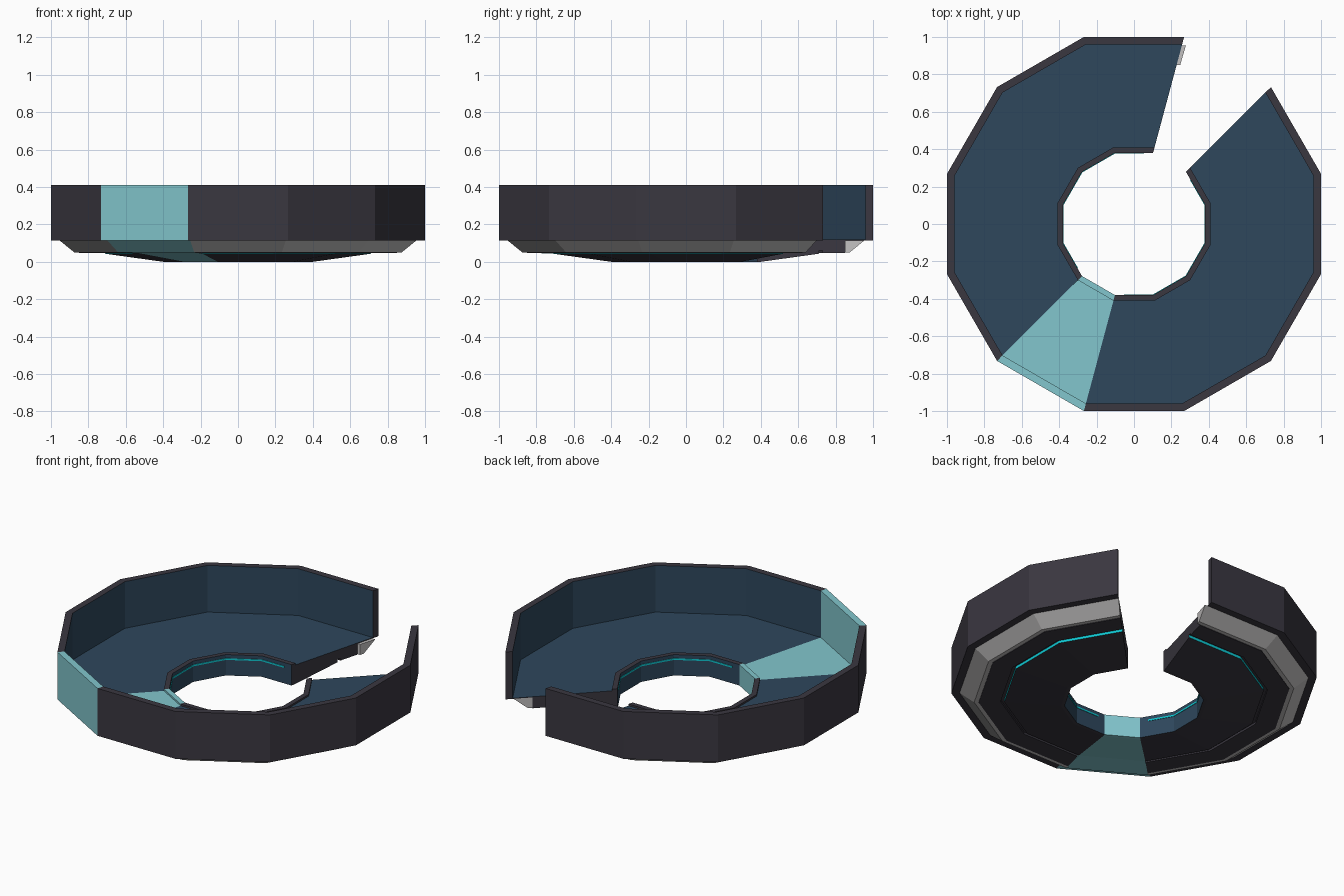
import bpy, bmesh
from math import cos, sin, radians

cube = bpy.data.objects.get("Cube")
if cube:
    bpy.data.objects.remove(cube, do_unlink=True)


def material(name, hex_code):
    rgb = [int(hex_code[i:i + 2], 16) / 255 for i in (0, 2, 4)]
    col = [c / 12.92 if c < 0.04 else ((c + 0.055) / 1.055) ** 2.4 for c in rgb] + [1]
    m = bpy.data.materials.new(name)
    m.use_nodes = True
    m.diffuse_color = col
    m.node_tree.nodes["Principled BSDF"].inputs["Base Color"].default_value = col
    return m


DARK = material("dark_hull", "3a3740")
NAVY = material("navy_lining", "2e475c")
GLASS = material("pale_glass", "82c6cd")
GREY = material("light_grey", "c2c0c0")
GLOW = material("cyan_glow", "0fc8d2")
STEP = 30  # angle of one side of the twelve-sided ring


def sweep(name, profile, mats, start, end, trim_start=0, trim_end=0):
    """Sweep a (radius, height, material slot) profile along straight ring sides."""
    stations = [(start + trim_start, start + STEP / 2)]
    stations += [(a, a + STEP / 2) for a in range(start + STEP, end, STEP)]
    stations.append((end - trim_end, end - STEP / 2))
    bm = bmesh.new()
    rings = []
    for angle, middle in stations:
        k = 1 / cos(radians(angle - middle))
        a = radians(angle)
        rings.append([bm.verts.new((r * k * cos(a), r * k * sin(a), z))
                      for r, z, _ in profile])
    n = len(profile)
    for p, q in zip(rings, rings[1:]):
        for i in range(n):
            j = (i + 1) % n
            bm.faces.new((p[i], p[j], q[j], q[i])).material_index = profile[i][2]
    bm.faces.new(rings[0])
    bm.faces.new(rings[-1])
    bmesh.ops.recalc_face_normals(bm, faces=bm.faces)
    mesh = bpy.data.meshes.new(name)
    bm.to_mesh(mesh)
    bm.free()
    for m in mats:
        mesh.materials.append(m)
    obj = bpy.data.objects.new(name, mesh)
    bpy.context.collection.objects.link(obj)
    return obj


# Hull section: slot 0 dark, 1 navy, 2 glow
hull = [(1, .41, 0), (1, .115, 0), (.85, .115, 0), (.85, .047, 0),
        (.73, .047, 0), (.73, .06, 0), (.71, .06, 2), (.71, .043, 0),
        (.4, 0, 0), (.38, 0, 1), (.38, .13, 0), (.41, .13, 0),
        (.41, .119, 1), (.96, .119, 1), (.96, .41, 0)]
# Glass section: same outline with the outer slope built in
glass = [(1, .41, 0), (1, .115, 0), (.955, .115, 0), (.875, .05, 0),
         (.71, .043, 0), (.4, 0, 0), (.38, 0, 0), (.38, .13, 0),
         (.41, .13, 0), (.41, .119, 0), (.96, .119, 0), (.96, .41, 0)]
# Grey bumper under the outer rim and thin light strip in the hole
bumper = [(.955, .115, 0), (.875, .05, 0), (.85, .05, 0), (.85, .115, 0)]
strip = [(.381, .098, 0), (.381, .108, 0), (.377, .108, 0), (.377, .098, 0)]

# Two hull arcs, with an open side at the back and a glass side at the front
for side, a, b in (("right", 75, 225), ("left", 255, 405)):
    sweep(side + "_hull", hull, [DARK, NAVY, GLOW], a, b)
    sweep(side + "_bumper", bumper, [GREY], a, b, -1.2 if side == "right" else 0)
    sweep(side + "_light_strip", strip, [GLOW], a, b, 7, 7)
sweep("glass_section", glass, [GLASS], 225, 255)
